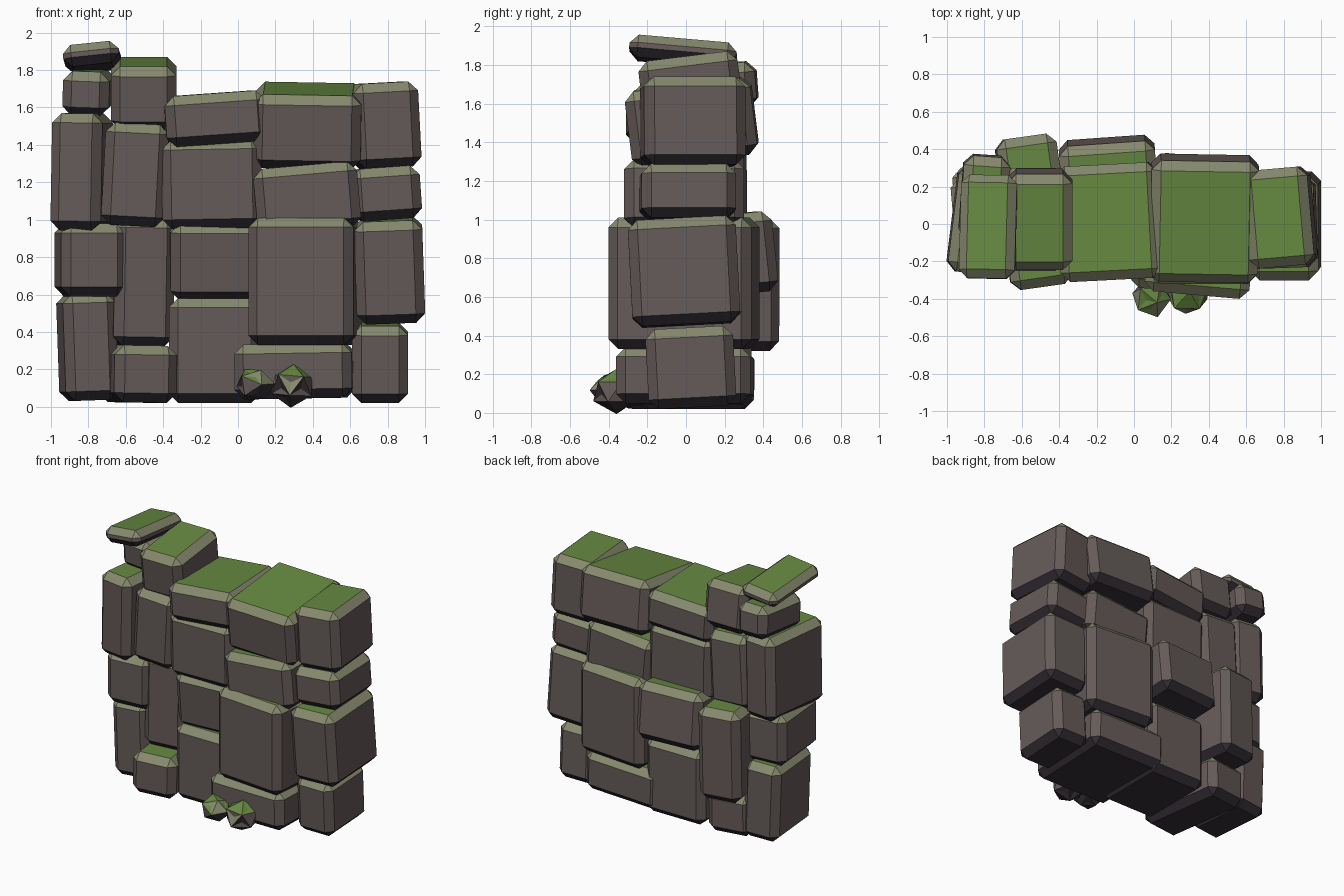
import bpy
import bmesh
import random
from math import radians, sin
from mathutils import Euler, Vector

if "Cube" in bpy.data.objects:
    bpy.data.objects.remove(bpy.data.objects["Cube"], do_unlink=True)

random.seed(4)


def make_material(name, colour):
    mat = bpy.data.materials.new(name)
    mat.use_nodes = True
    mat.diffuse_color = (*colour, 1)
    mat.node_tree.nodes["Principled BSDF"].inputs["Base Color"].default_value = (*colour, 1)
    return mat


MATERIALS = [
    make_material("stone", (0.13, 0.105, 0.1)),
    make_material("moss green", (0.133, 0.25, 0.053)),
    make_material("mossy edge", (0.24, 0.25, 0.155)),
    make_material("dark underside", (0.037, 0.029, 0.037)),
]
STONE, MOSS, EDGE, DARK = range(len(MATERIALS))


def rotation(*degrees):
    return Euler([radians(a) for a in degrees]).to_matrix()


def finish(bm, name, centre, moss_limit):
    """Colour the faces by how far they look up or down, then make the object."""
    bm.normal_update()
    for face in bm.faces:
        up = face.normal.z
        if up > moss_limit:
            face.material_index = MOSS
        elif up > 0.3:
            face.material_index = EDGE
        elif up < -0.3:
            face.material_index = DARK
        else:
            face.material_index = STONE
    mesh = bpy.data.meshes.new(name)
    bm.to_mesh(mesh)
    bm.free()
    for mat in MATERIALS:
        mesh.materials.append(mat)
    obj = bpy.data.objects.new(name, mesh)
    obj.location = centre
    bpy.context.collection.objects.link(obj)
    return obj


def block(name, xs, ys, zs, pitch=0, roll=0, turn=0, bevel=0.05):
    """Chamfered stone filling the given ranges once it has been tilted."""
    spans = (xs, ys, zs)
    centre = Vector([(low + high) / 2 for low, high in spans])
    w, d, h = [high - low for low, high in spans]
    p, r, t = [abs(sin(radians(a))) * 0.7 for a in (pitch, roll, turn)]
    size = (w - d * t - h * r, d - w * t - h * p, h - d * p - w * r)
    bm = bmesh.new()
    bmesh.ops.create_cube(bm, size=1)
    bmesh.ops.scale(bm, vec=size, verts=bm.verts)
    bmesh.ops.bevel(bm, geom=bm.edges[:], offset=bevel, segments=1,
                    affect='EDGES', profile=0.5)
    bmesh.ops.rotate(bm, verts=bm.verts, cent=(0, 0, 0),
                     matrix=rotation(pitch, roll, turn))
    return finish(bm, name, centre, 0.9)


def shrub(name, centre, radius, turn):
    """Spiky faceted tuft with uneven points, a little wider than tall."""
    bm = bmesh.new()
    bmesh.ops.create_icosphere(bm, subdivisions=1, radius=radius)
    bmesh.ops.poke(bm, faces=bm.faces[:], offset=-radius * 0.02)
    for vert in bm.verts:
        vert.co *= random.uniform(0.92, 1.15)
    bmesh.ops.rotate(bm, verts=bm.verts, cent=(0, 0, 0), matrix=rotation(turn, turn, 0))
    bmesh.ops.scale(bm, vec=(1, 1, 0.9), verts=bm.verts)
    return finish(bm, name, centre, 0.7)


# Bottom course
block("base_stone_right_end", (-0.97, -0.64), (-0.2, 0.32), (0.03, 0.61), roll=-2, turn=5)
block("base_stone_low_right", (-0.74, -0.33), (-0.36, 0.36), (0.02, 0.33), roll=1, turn=8)
block("base_stone_middle", (-0.37, 0.12), (-0.25, 0.34), (0.02, 0.58))
block("base_stone_wide", (-0.02, 0.63), (-0.36, 0.35), (0.04, 0.34), roll=-1, turn=-2)
block("base_stone_left_end", (0.61, 0.91), (-0.21, 0.26), (0.02, 0.45), pitch=3)

# Second course
block("second_stone_right_end", (-0.98, -0.6), (-0.25, 0.27), (0.59, 0.98), turn=5)
block("second_stone_tall", (-0.74, -0.34), (-0.21, 0.49), (0.32, 1.01), roll=1, turn=8)
block("second_stone_middle", (-0.4, 0.15), (-0.27, 0.48), (0.57, 1.04), pitch=6, turn=4)
block("second_stone_large", (0.06, 0.67), (-0.4, 0.38), (0.33, 1.01), turn=-5)
block("second_stone_left_end", (0.62, 1.0), (-0.3, 0.28), (0.44, 1.02), pitch=3, roll=-2)

# Third course
block("third_stone_right_end", (-1.0, -0.67), (-0.28, 0.32), (0.94, 1.57), roll=1, turn=-7)
block("third_stone_tall", (-0.73, -0.37), (-0.25, 0.3), (0.96, 1.52), roll=3)
block("third_stone_middle", (-0.41, 0.13), (-0.27, 0.3), (0.95, 1.43), roll=-1)
block("third_stone_slanted", (0.08, 0.66), (-0.32, 0.3), (0.92, 1.31), roll=-5)
block("third_stone_left_end", (0.59, 0.985), (-0.24, 0.26), (0.99, 1.29), roll=-4, turn=2)

# Top course
block("top_stone_stub", (-0.94, -0.66), (-0.1, 0.38), (1.55, 1.82), pitch=4, roll=2, turn=-4)
block("top_stone_tall", (-0.68, -0.33), (-0.25, 0.3), (1.48, 1.87), pitch=7)
block("top_stone_long", (-0.42, 0.16), (-0.31, 0.33), (1.39, 1.69), roll=-4, turn=3)
block("top_stone_large", (0.08, 0.67), (-0.32, 0.38), (1.27, 1.735), pitch=7, roll=1, turn=-1)
block("top_stone_left_end", (0.58, 0.98), (-0.24, 0.31), (1.27, 1.74), roll=-3, turn=5)
block("loose_cap_stone", (-0.94, -0.62), (-0.3, 0.27), (1.78, 1.955),
      pitch=-5, roll=-6, turn=-1, bevel=0.045)

# Tufts at the foot of the wall
shrub("shrub_right", (0.09, -0.385, 0.115), 0.105, 20)
shrub("shrub_left", (0.29, -0.36, 0.115), 0.12, 50)
